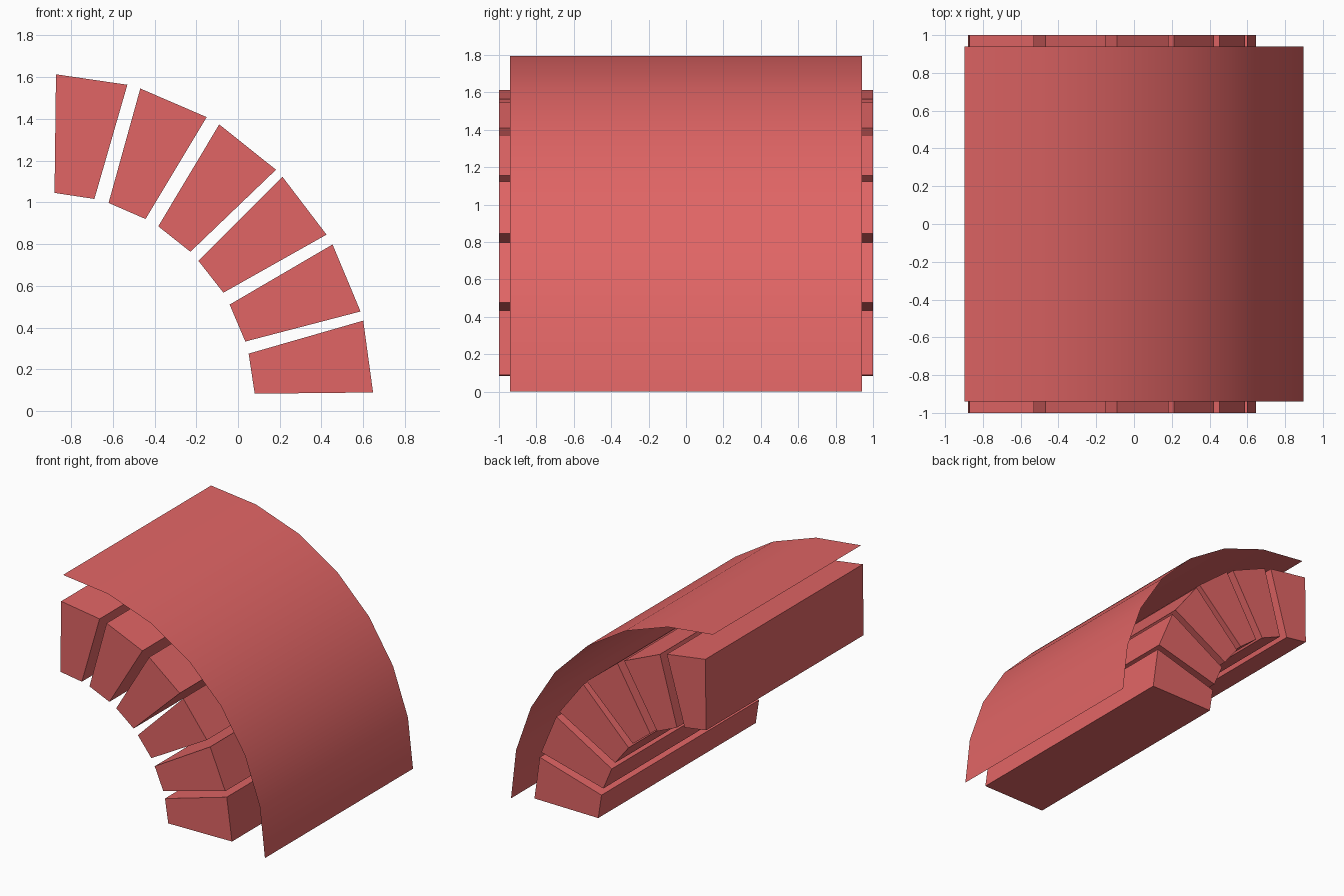
import bpy
from math import sin, cos, pi

if "Cube" in bpy.data.objects:
    bpy.data.objects.remove(bpy.data.objects["Cube"])

red = bpy.data.materials.new("red")
red.diffuse_color = (0.75, 0.13, 0.13, 1)
red.use_nodes = True
red.node_tree.nodes["Principled BSDF"].inputs["Base Color"].default_value = red.diffuse_color


def add_mesh(name, verts, faces, smooth=False):
    mesh = bpy.data.meshes.new(name)
    mesh.from_pydata(verts, [], faces)
    mesh.materials.append(red)
    for p in mesh.polygons:
        p.use_smooth = smooth
    obj = bpy.data.objects.new(name, mesh)
    bpy.context.collection.objects.link(obj)
    return obj


def prism(name, profile, half):
    """Extrude a clockwise (x, z) profile along y, both ends closed."""
    n = len(profile)
    verts = [(x, y, z) for y in (-half, half) for x, z in profile]
    faces = [tuple(reversed(range(n))), tuple(range(n, 2 * n))]
    faces += [(i, (i + 1) % n, n + (i + 1) % n, n + i) for i in range(n)]
    return add_mesh(name, verts, faces)


# Wedge blocks of the arch, each: outer start, outer end, inner end, inner start
blocks = [
    [(-0.872, 1.613), (-0.53, 1.563), (-0.688, 1.016), (-0.879, 1.045)],
    [(-0.468, 1.545), (-0.15, 1.408), (-0.443, 0.92), (-0.62, 0.997)],
    [(-0.09, 1.373), (0.182, 1.156), (-0.228, 0.763), (-0.382, 0.885)],
    [(0.213, 1.122), (0.424, 0.845), (-0.07, 0.567), (-0.19, 0.72)],
    [(0.453, 0.798), (0.587, 0.477), (0.035, 0.333), (-0.04, 0.51)],
    [(0.60, 0.433), (0.647, 0.089), (0.08, 0.083), (0.051, 0.275)],
]
for i, profile in enumerate(blocks):
    prism(f"arch_block_{i + 1}", profile, 1.0)

# Thin open quarter-round cover sheet over the blocks
SEG, R, HALF = 7, 1.795, 0.94
verts = []
for i in range(SEG + 1):
    a = i * pi / 2 / SEG
    x, z = -R / 2 + R * sin(a), R * cos(a)
    verts += [(x, -HALF, z), (x, HALF, z)]
faces = [(2 * i, 2 * i + 2, 2 * i + 3, 2 * i + 1) for i in range(SEG)]
add_mesh("cover_sheet", verts, faces, smooth=True)
